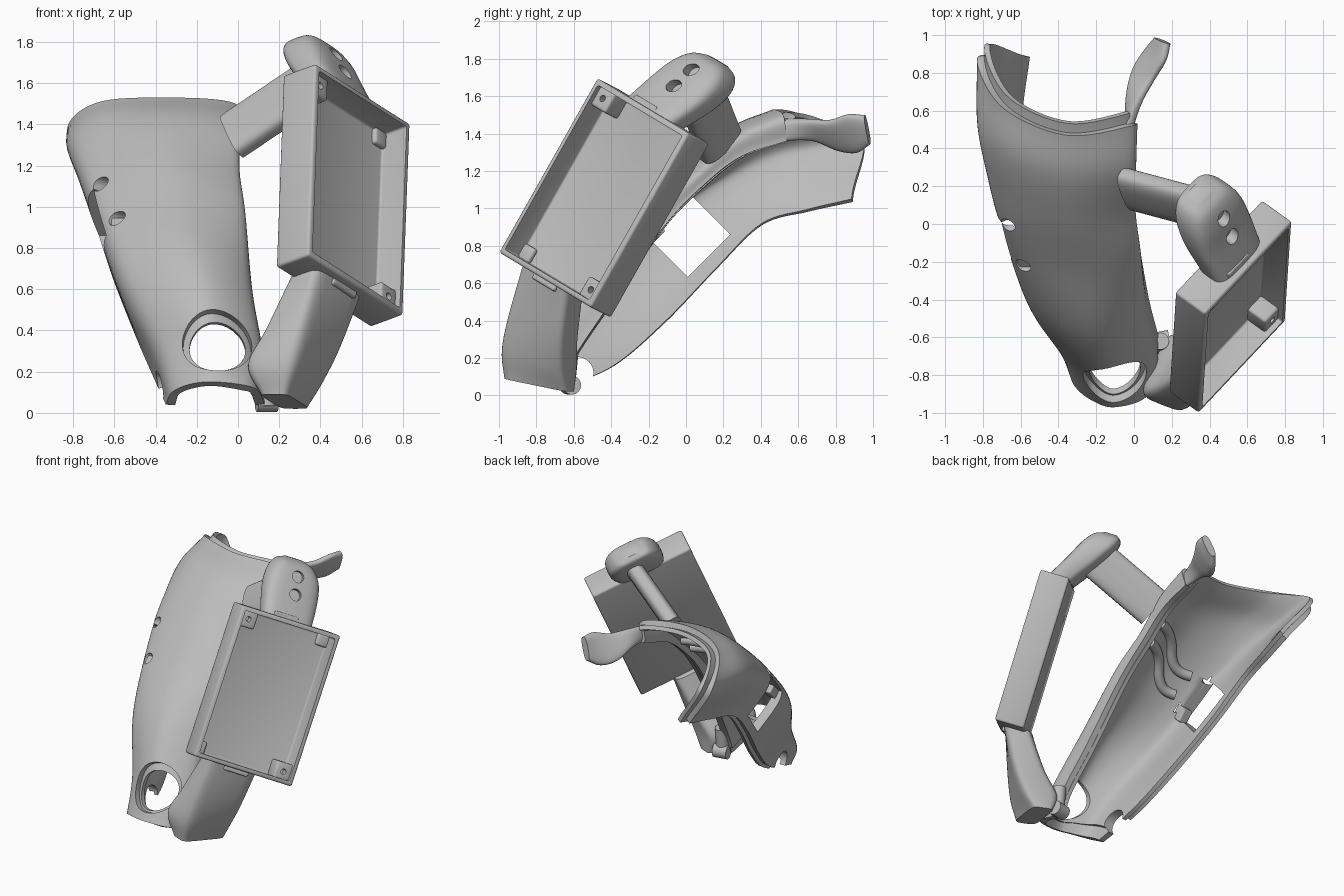
import bpy, bmesh, math
from mathutils import Vector, Matrix

if "Cube" in bpy.data.objects:
    bpy.data.objects.remove(bpy.data.objects["Cube"], do_unlink=True)

grey = bpy.data.materials.new("light grey plastic")
grey.use_nodes = True
grey.diffuse_color = (0.5, 0.5, 0.5, 1)
grey.node_tree.nodes["Principled BSDF"].inputs["Base Color"].default_value = grey.diffuse_color


def finish(name, bm, matrix=None):
    mesh = bpy.data.meshes.new(name)
    bm.to_mesh(mesh)
    bm.free()
    mesh.materials.append(grey)
    obj = bpy.data.objects.new(name, mesh)
    bpy.context.collection.objects.link(obj)
    if matrix:
        obj.matrix_world = matrix
    return obj


def activate(obj):
    bpy.ops.object.select_all(action="DESELECT")
    obj.select_set(True)
    bpy.context.view_layer.objects.active = obj


def modify(obj, kind, **settings):
    activate(obj)
    mod = obj.modifiers.new(kind, kind)
    for key, value in settings.items():
        setattr(mod, key, value)
    bpy.ops.object.modifier_apply(modifier=mod.name)


def cut(obj, *cutters):
    for cutter in cutters:
        bpy.context.view_layer.update()
        modify(obj, "BOOLEAN", operation="DIFFERENCE", solver="EXACT", object=cutter)


def smooth(obj, angle=35):
    activate(obj)
    bpy.ops.object.shade_smooth_by_angle(angle=math.radians(angle))


def block(name, size, matrix, bevel=0.0):
    bm = bmesh.new()
    bmesh.ops.create_cube(bm, size=1, matrix=Matrix.Diagonal((*size, 1)))
    if bevel:
        bmesh.ops.bevel(bm, geom=bm.edges[:], offset=bevel, segments=3, profile=0.5, affect="EDGES")
    return finish(name, bm, matrix)


def rod(name, center, axis, length, r1, r2=None):
    bm = bmesh.new()
    bmesh.ops.create_cone(bm, cap_ends=True, segments=40, radius1=r1, radius2=r2 or r1, depth=length)
    turn = Vector(axis).to_track_quat("Z", "Y").to_matrix().to_4x4()
    return finish(name, bm, Matrix.Translation(center) @ turn)


def spline(points, u):
    # smooth curve through the points, continued a little past its ends
    p = [2 * points[0] - points[1], *points, 2 * points[-1] - points[-2]]
    i = max(0, min(len(points) - 2, int(u)))
    a, b, c, d = p[i:i + 4]
    f = u - i
    return b + f / 2 * (c - a + f * (2 * a - 5 * b + 4 * c - d + f * (3 * (b - c) + d - a)))


def loft(name, sections, steps=24, power=0.5, sides=32):
    # closed body through sections of (center, half width, half depth)
    columns = [[Vector(v) for v in col] for col in zip(*sections)]
    bm = bmesh.new()
    rings = []
    for k in range(steps + 1):
        c, w, n = (spline(col, k / steps * (len(sections) - 1)) for col in columns)
        ring = []
        for j in range(sides):
            a = math.tau * j / sides
            x, y = (math.copysign(abs(q) ** power, q) for q in (math.cos(a), math.sin(a)))
            ring.append(bm.verts.new(c + w * x + n * y))
        rings.append(ring)
    for p, q in zip(rings, rings[1:]):
        for j in range(sides):
            i = (j + 1) % sides
            bm.faces.new((p[j], p[i], q[i], q[j]))
    bm.faces.new(rings[0])
    bm.faces.new(rings[-1])
    bmesh.ops.recalc_face_normals(bm, faces=bm.faces)
    return finish(name, bm)


# Arched shell: each rail runs from the narrow front end to the wide back end
RAILS = [[Vector(p) for p in rail] for rail in (
    [(-.35, -.74, .04), (-.4, -.43, .15), (-.5, -.15, .38), (-.62, .15, .69),
     (-.68, .4, .92), (-.66, .65, .99), (-.63, .86, 1.03)],
    [(-.32, -.85, .1), (-.4, -.66, .3), (-.57, -.4, .62), (-.71, 0, 1),
     (-.78, .27, 1.18), (-.83, .54, 1.29), (-.83, .88, 1.34)],
    [(-.23, -.93, .14), (-.28, -.79, .34), (-.43, -.53, .7), (-.56, -.15, 1.04),
     (-.63, .1, 1.24), (-.68, .37, 1.42), (-.7, .62, 1.5)],
    [(-.1, -.97, .15), (-.1, -.88, .32), (-.18, -.6, .72), (-.26, -.25, 1.03),
     (-.32, 0, 1.25), (-.36, .25, 1.44), (-.36, .47, 1.53)],
    [(.08, -.9, .12), (.1, -.75, .3), (.04, -.5, .65), (.01, -.18, 1),
     (-.02, .05, 1.2), (-.02, .28, 1.4), (-.01, .52, 1.5)],
    [(.13, -.67, .04), (.13, -.6, .2), (.08, -.4, .5), (.03, -.12, .9),
     (0, .1, 1.13), (0, .3, 1.28), (0, .54, 1.36)])]


def surface(s, t, depth=0.0):
    at = lambda s, t: spline([spline(rail, s) for rail in RAILS], t)
    p, e = at(s, t), 0.01
    inward = (at(s + e, t) - p).cross(at(s, t + e) - p).normalized()
    return p + inward * depth


def sheet(name, s0, s1, t0, t1, depth, thickness, rows=48, cols=44):
    bm = bmesh.new()
    grid = [[bm.verts.new(surface(s0 + (s1 - s0) * i / rows, t0 + (t1 - t0) * j / cols, depth))
             for j in range(cols + 1)] for i in range(rows + 1)]
    for a, b in zip(grid, grid[1:]):
        for j in range(cols):
            bm.faces.new((a[j], a[j + 1], b[j + 1], b[j]))
    obj = finish(name, bm)
    modify(obj, "SOLIDIFY", thickness=thickness, offset=-1)
    return obj


shell = sheet("outer_shell", 0, 6, 0, 5, 0, 0.045)
liner = sheet("inner_liner", 0.35, 6.2, -0.08, 5, 0.04, 0.03)

# Openings in the shell; the liner keeps a smaller port as a recessed ring
window = block("window_cutter", (0.7, 0.32, 0.32),
               Matrix.Translation((-.75, .01, .86)) @ Matrix.Rotation(math.pi / 4, 4, "X"))
notch = rod("notch_cutter", (-.4, -.58, .12), (1, 0, 0), 0.3, 0.085)
wide_port = rod("port_cutter", (-.1, -.86, .36), (0, -.9, .42), 0.5, 0.155, 0.195)
port = rod("inner_port_cutter", (-.1, -.85, .33), (0, -.95, .3), 0.5, 0.135)
slots = [rod("slot_cutter", p, (-1, -.5, .3), 0.2, 0.04) for p in ((-.7, -.02, 1.12), (-.61, -.23, .95))]
cut(shell, window, notch, wide_port, *slots)
cut(liner, window, notch, port, *slots)
smooth(shell)
smooth(liner)
helpers = [window, notch, wide_port, port, *slots]
block("window_clip", (0.07, 0.1, 0.1),
      Matrix.Translation((-.58, -.18, .88)) @ Matrix.Rotation(math.pi / 4, 4, "X"), 0.01)

# Winding ribs on the inside
for k in range(2):
    curve = bpy.data.curves.new("inner_rib", "CURVE")
    curve.dimensions = "3D"
    curve.bevel_depth = 0.035
    curve.use_fill_caps = True
    line = curve.splines.new("POLY")
    line.points.add(24)
    for i, point in enumerate(line.points):
        f = i / 24
        s = 4.4 - k * 0.45 - f + 0.12 * math.sin(f * math.tau)
        point.co = (*surface(s, 3.8 - 1.6 * f, 0.07), 1)
    curve.materials.append(grey)
    rib = bpy.data.objects.new("inner_rib", curve)
    bpy.context.collection.objects.link(rib)

# Flared guard at the back end
out = Vector((.9, -.2, -.5))
smooth(loft("side_guard", [(c, (lean, -lean / 2, h), out * 0.028) for c, h, lean in (
    ((-.03, .5, 1.42), .055, 0), ((0, .66, 1.42), .055, .03), ((.05, .79, 1.39), .08, .05),
    ((.11, .89, 1.4), .1, .05), ((.15, .97, 1.42), .075, .03))], power=0.7))

# Tray frame: X across, Y along, Z out of the opening
across = Vector((.47, .5, -.3)).normalized()
face = Vector((.777, -.559, .287)).normalized()
along = face.cross(across).normalized()
across = along.cross(face)
tray_frame = Matrix((across, along, face)).transposed().to_4x4()
tray_frame.translation = (.59, -.495, 1.085)
local = lambda x, y, z: tray_frame @ Matrix.Translation((x, y, z))

WIDE, LONG, DEEP, FLOOR = 0.735, 1.07, 0.205, -0.15
tray = block("tray", (WIDE, LONG, DEEP), local(0, 0, -DEEP / 2), 0.015)
hollow = block("tray_cutter", (WIDE - .06, LONG - .06, .3), local(0, 0, FLOOR + .15), 0.012)
cut(tray, hollow)
smooth(tray)
helpers.append(hollow)

# Corner bosses: a tall screwed pair and a low pair
for sx, sy in ((-1, 1), (1, -1), (1, 1), (-1, -1)):
    tall = sx != sy
    size, top = (0.12, -0.03) if tall else (0.09, -0.125)
    x, y = sx * (WIDE / 2 - .02 - size / 2), sy * (LONG / 2 - .02 - size / 2)
    height = top - FLOOR + .02
    boss = block("corner_boss", (size, size, height), local(x, y, top - height / 2), 0.015)
    if tall:
        hole = rod("screw_cutter", local(x, y, top).translation, face, 0.12, 0.018)
        cut(boss, hole)
        helpers.append(hole)
    smooth(boss)

# Joint tabs between the tray and its two arms
for side in (-1, 1):
    block("joint_tab", (0.18, 0.04, 0.1), local(-.03, side * (LONG / 2 + .01), -.09), 0.012)

# Lower arm bends from the tray to the front end of the shell
lower = loft("lower_arm", [
    (local(-.06, -.52, -.14).translation, across * .18, face * .1),
    ((.315, -.765, .36), (.1, .15, -.06), (.105, -.055, .01)),
    ((.23, -.785, .19), (.08, .17, -.05), (.125, -.05, 0)),
    ((.225, -.785, .055), (.055, .17, -.035), (.07, -.03, 0))], power=0.38)
smooth(lower, 30)

# Upper knuckle with a rounded tip and two sockets
knuckle = loft("upper_knuckle", [
    (local(0, .52, -.12).translation, across * .18, face * .095),
    ((.435, -.015, 1.62), across * .195, face * .11),
    ((.39, .085, 1.705), across * .18, face * .115),
    ((.36, .145, 1.765), across * .13, face * .095),
    ((.345, .17, 1.79), across * .06, face * .045)], power=0.55)
sockets = [rod("socket_cutter", p, face + Vector((0, 0, .3)), 0.16, 0.042)
           for p in ((.5, .01, 1.76), (.54, -.08, 1.67))]
cut(knuckle, *sockets)
smooth(knuckle)
helpers += sockets

# Flat strut between knuckle and shell, and the hinge at the front end
strut_wide, strut_thick = (-.04, .095, .09), (-.033, -.042, .03)
smooth(loft("strut", [((.4, .07, 1.63), strut_wide, strut_thick),
                      ((-.03, .185, 1.34), strut_wide, strut_thick)], power=0.65))
smooth(rod("hinge_pin", (.14, -.63, .13), (0, .1, 1), 0.2, 0.045))
smooth(rod("hinge_foot", (.14, -.62, .055), (1, .2, 0), 0.1, 0.05))

for helper in helpers:
    bpy.data.objects.remove(helper, do_unlink=True)
